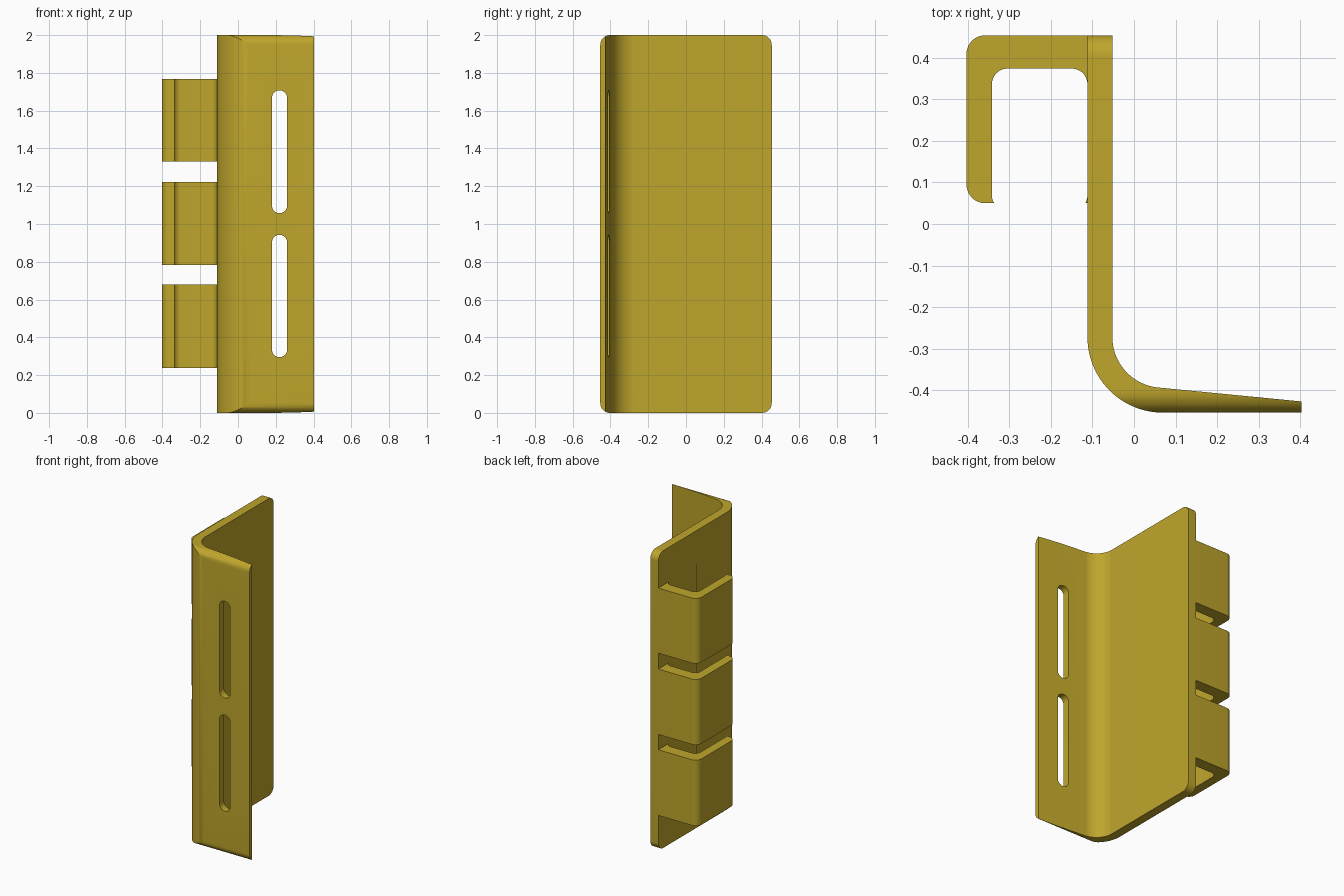
import bpy, bmesh, math
from mathutils import Vector

if "Cube" in bpy.data.objects:
    bpy.data.objects.remove(bpy.data.objects["Cube"])

mat = bpy.data.materials.new("mustard yellow")
mat.diffuse_color = (0.52, 0.38, 0.025, 1)
mat.use_nodes = True
mat.node_tree.nodes["Principled BSDF"].inputs["Base Color"].default_value = mat.diffuse_color


def arc(cx, cy, r, a0, a1, n=12):
    """Points on a circle from angle a0 to a1 in degrees."""
    return [(cx + r * math.cos(math.radians(a0 + (a1 - a0) * i / n)),
             cy + r * math.sin(math.radians(a0 + (a1 - a0) * i / n))) for i in range(n + 1)]


def prism(name, pts, place, push):
    """Extrude a 2D outline; place maps (u, v) to 3D, push is the extrusion vector."""
    bm = bmesh.new()
    face = bm.faces.new([bm.verts.new(place(u, v)) for u, v in pts])
    res = bmesh.ops.extrude_face_region(bm, geom=[face])
    bmesh.ops.translate(bm, vec=Vector(push),
                        verts=[g for g in res["geom"] if isinstance(g, bmesh.types.BMVert)])
    bmesh.ops.recalc_face_normals(bm, faces=bm.faces)
    me = bpy.data.meshes.new(name)
    bm.to_mesh(me)
    bm.free()
    me.materials.append(mat)
    ob = bpy.data.objects.new(name, me)
    bpy.context.collection.objects.link(ob)
    return ob


def combine(target, other, operation):
    """Apply a boolean and discard the helper."""
    mod = target.modifiers.new("boolean", 'BOOLEAN')
    mod.object, mod.operation, mod.solver = other, operation, 'EXACT'
    bpy.context.view_layer.objects.active = target
    bpy.ops.object.modifier_apply(modifier=mod.name)
    bpy.data.objects.remove(other)


X, Y = 0.403, 0.454       # half extents
OUT, INN = -0.112, -0.052  # two sides of the web

# Bent plate: straight web, rounded bend and tapering flange
outline = ([(INN, Y), (OUT, Y)] + arc(0.07, -Y + 0.182, 0.182, 180, 270, 24)
           + [(X, -Y), (X, -0.427)] + arc(0.07, -Y + 0.182, 0.122, 264, 180, 24))
bracket = prism("bent_bracket", outline, lambda u, v: (u, v, 0), (0, 0, 2))

# Rounded corners, top and bottom
R = 0.052
rounded = (arc(Y - R, 2 - R, R, 0, 90) + arc(-Y + R, 2 - R, R, 90, 180)
           + arc(-Y + R, R, R, 180, 270) + arc(Y - R, R, R, 270, 360))
combine(bracket, prism("corner_cutter", rounded, lambda u, v: (-0.6, u, v), (1.2, 0, 0)), 'INTERSECT')

# Two long slots through the flange
for z0, z1 in ((0.295, 0.943), (1.057, 1.708)):
    r = 0.04
    slot = arc(0.22, z1 - r, r, 0, 180, 16) + arc(0.22, z0 + r, r, 180, 360, 16)
    combine(bracket, prism("slot_cutter", slot, lambda u, v: (u, -0.6, v), (0, 0.3, 0)), 'DIFFERENCE')

# Three hooks on the back edge, each with a small lip against the web
hook = ([(-0.09, Y)] + arc(-X + 0.045, Y - 0.045, 0.045, 90, 180)
        + arc(-X + 0.045, 0.095, 0.045, 180, 270)
        + [(-0.336, 0.05), (-0.340, 0.057), (-0.342, 0.066)]
        + arc(-0.304, 0.336, 0.038, 180, 90) + arc(-0.150, 0.336, 0.038, 90, 0)
        + [(-0.09, 0.336)])
lip = [(-0.117, 0.05), (-0.09, 0.05), (-0.09, 0.066), (OUT, 0.066), (-0.114, 0.057)]
for z0, z1 in ((0.238, 0.68), (0.783, 1.223), (1.33, 1.768)):
    for pts in (hook, lip):
        part = prism("hook", pts, lambda u, v: (u, v, z0), (0, 0, z1 - z0))
        combine(bracket, part, 'UNION')

# Smooth bends, sharp edges
bpy.ops.object.select_all(action='DESELECT')
bracket.select_set(True)
bpy.context.view_layer.objects.active = bracket
bpy.ops.object.shade_smooth_by_angle(angle=math.radians(25))
